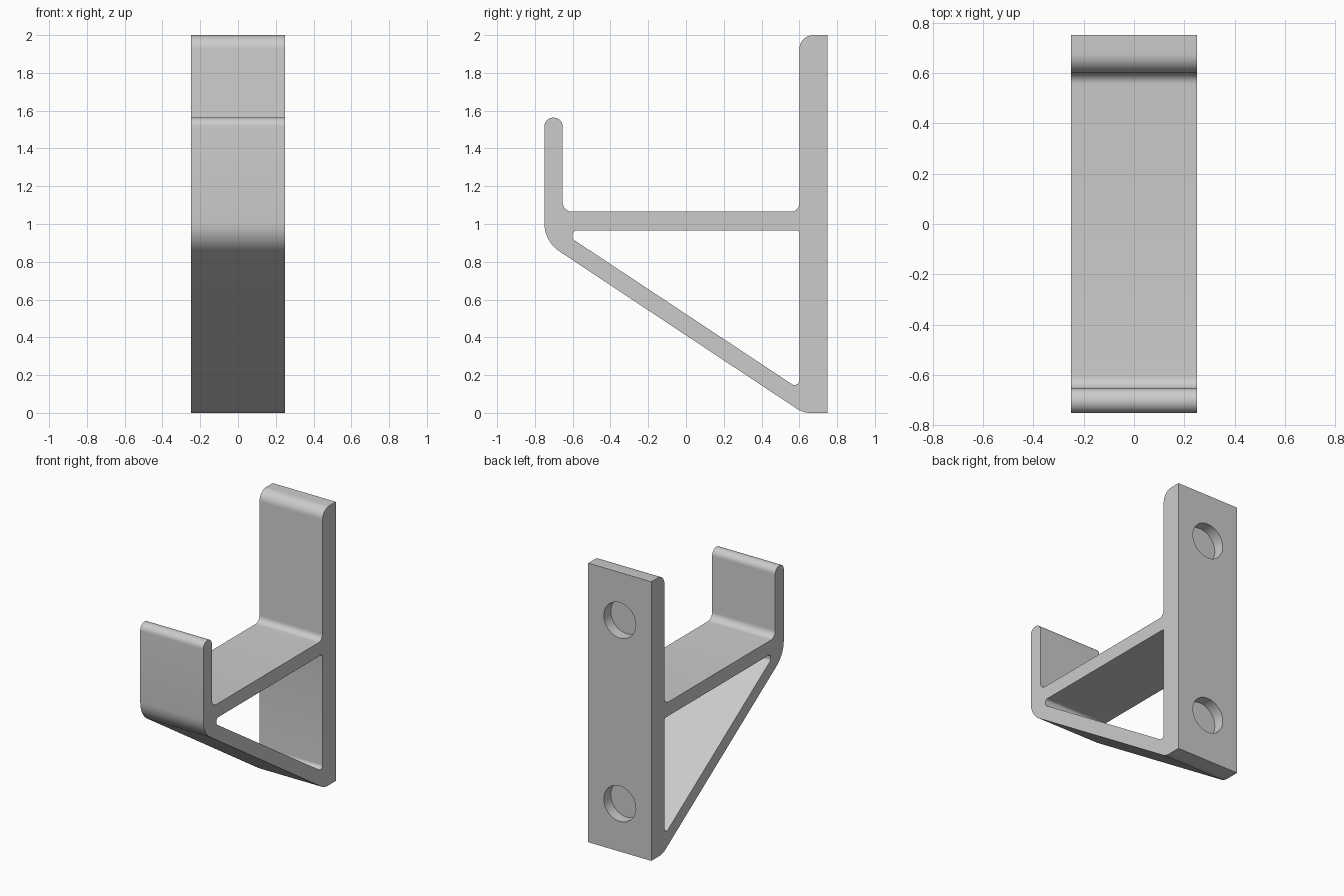
import bpy, bmesh, math
from mathutils import Vector, Matrix

cube = bpy.data.objects.get("Cube")
if cube:
    bpy.data.objects.remove(cube, do_unlink=True)

grey = bpy.data.materials.new("plain grey")
grey.use_nodes = True
grey.diffuse_color = (0.6, 0.6, 0.6, 1)
grey.node_tree.nodes["Principled BSDF"].inputs["Base Color"].default_value = grey.diffuse_color


def rounded(corners, steps=10):
    """Replace each (y, z, radius) corner with a tangent arc."""
    pts = []
    for i, (y, z, r) in enumerate(corners):
        p = Vector((y, z))
        if r == 0:
            pts.append(p)
            continue
        a = (Vector(corners[i - 1][:2]) - p).normalized()
        b = (Vector(corners[(i + 1) % len(corners)][:2]) - p).normalized()
        half = a.angle(b) / 2
        centre = p + (a + b).normalized() * r / math.sin(half)
        start = p + a * r / math.tan(half) - centre
        end = p + b * r / math.tan(half) - centre
        turn = math.pi - 2 * half
        for k in range(steps + 1):
            t = k / steps
            arc = start * math.sin((1 - t) * turn) + end * math.sin(t * turn)
            pts.append(centre + arc / math.sin(turn))
    return pts


def finish(name, bm):
    bmesh.ops.remove_doubles(bm, verts=bm.verts, dist=1e-4)
    bmesh.ops.recalc_face_normals(bm, faces=bm.faces)
    mesh = bpy.data.meshes.new(name)
    bm.to_mesh(mesh)
    bm.free()
    mesh.materials.append(grey)
    obj = bpy.data.objects.new(name, mesh)
    bpy.context.collection.objects.link(obj)
    return obj


def prism(name, corners, half_width):
    """Extrude a side profile across x."""
    bm = bmesh.new()
    face = bm.faces.new([bm.verts.new((-half_width, p.x, p.y)) for p in rounded(corners)])
    ext = bmesh.ops.extrude_face_region(bm, geom=[face])
    verts = [v for v in ext["geom"] if isinstance(v, bmesh.types.BMVert)]
    bmesh.ops.translate(bm, verts=verts, vec=(2 * half_width, 0, 0))
    return finish(name, bm)


# Wall plate, shelf, front lip and diagonal brace in one profile
bracket = prism("hook_bracket", [
    (0.75, 0, 0), (0.75, 2, 0), (0.6, 2, 0.075),
    (0.6, 1.065, 0.045), (-0.653, 1.065, 0.05),
    (-0.653, 1.563, 0.0475), (-0.75, 1.563, 0.0475),
    (-0.75, 0.908, 0.18), (0.62, 0, 0.12)], 0.25)

# Triangular opening between shelf and brace
cutters = [prism("brace_opening", [
    (0.6, 0.965, 0.015), (-0.6, 0.965, 0.02),
    (-0.6, 0.92, 0.02), (0.6, 0.126, 0.025)], 0.4)]

# Blind round sockets in the back of the wall plate
for name, z in (("lower_socket", 0.343), ("upper_socket", 1.657)):
    bm = bmesh.new()
    bmesh.ops.create_cone(
        bm, cap_ends=True, segments=48, radius1=0.127, radius2=0.127, depth=0.16,
        matrix=Matrix.Translation((0, 0.75, z)) @ Matrix.Rotation(math.pi / 2, 4, "X"))
    cutters.append(finish(name, bm))

for cutter in cutters:
    cutter.hide_render = True
    mod = bracket.modifiers.new(cutter.name, "BOOLEAN")
    mod.operation = "DIFFERENCE"
    mod.solver = "EXACT"
    mod.object = cutter

bpy.ops.object.select_all(action="DESELECT")
bracket.select_set(True)
bpy.context.view_layer.objects.active = bracket
for cutter in cutters:
    bpy.ops.object.modifier_apply(modifier=cutter.name)
    bpy.data.objects.remove(cutter, do_unlink=True)
bpy.ops.object.shade_smooth_by_angle(angle=math.radians(30))
